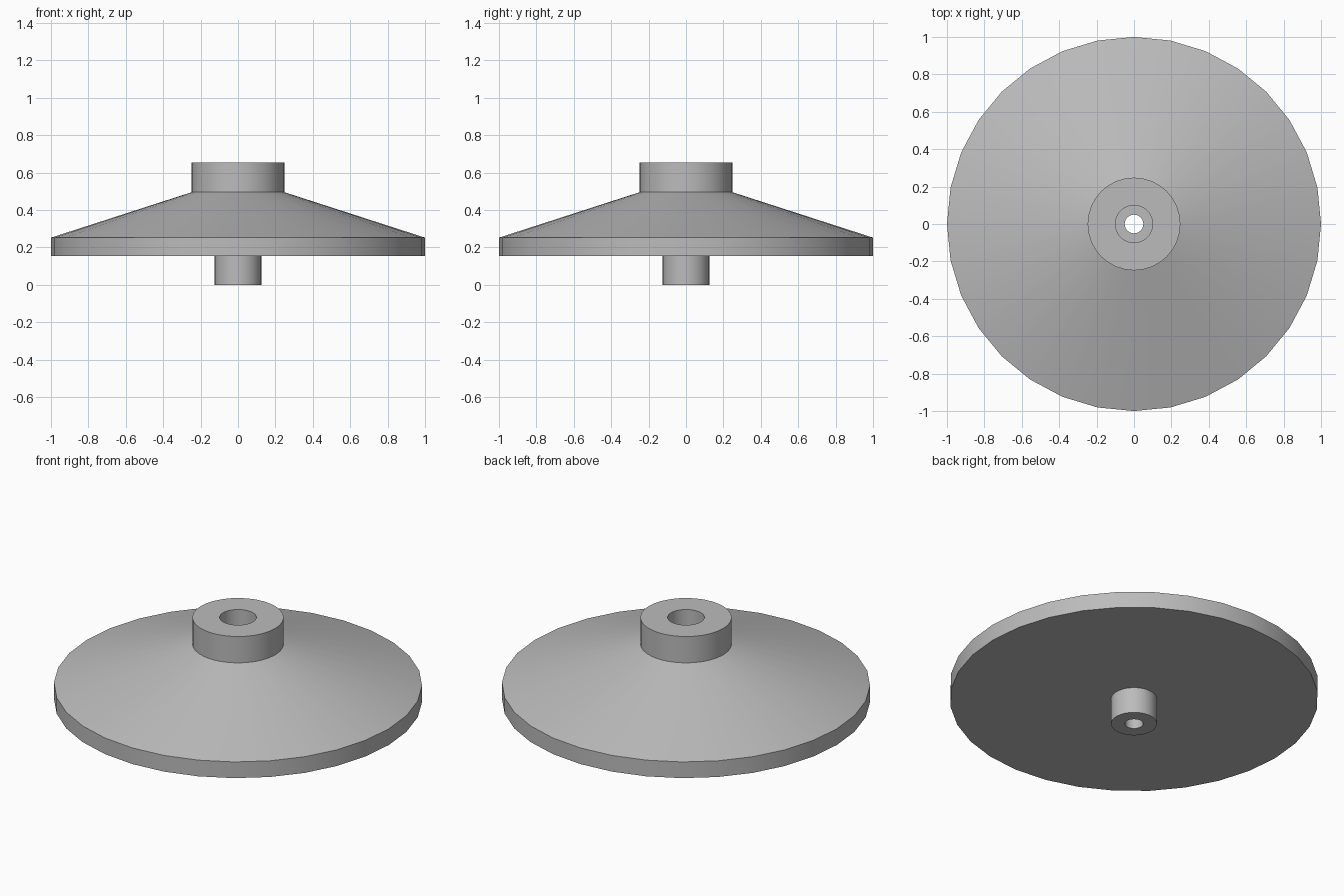
import bpy, bmesh, math

cube = bpy.data.objects.get("Cube")
if cube:
    bpy.data.objects.remove(cube, do_unlink=True)

SEGMENTS = 32

# Single grey material
grey = bpy.data.materials.new("plain grey")
grey.use_nodes = True
colour = (0.5, 0.5, 0.5, 1)
grey.diffuse_color = colour
grey.node_tree.nodes["Principled BSDF"].inputs["Base Color"].default_value = colour


def lathe(name, profile):
    """Turn a closed (radius, height) outline around the z axis."""
    bm = bmesh.new()
    verts = [bm.verts.new((r, 0, z)) for r, z in profile]
    edges = [bm.edges.new((v, verts[i - 1])) for i, v in enumerate(verts)]
    bmesh.ops.spin(bm, geom=verts + edges, cent=(0, 0, 0), axis=(0, 0, 1),
                   angle=math.tau, steps=SEGMENTS)
    bmesh.ops.remove_doubles(bm, verts=bm.verts, dist=1e-4)
    bmesh.ops.recalc_face_normals(bm, faces=bm.faces)
    mesh = bpy.data.meshes.new(name)
    bm.to_mesh(mesh)
    bm.free()
    mesh.materials.append(grey)
    obj = bpy.data.objects.new(name, mesh)
    bpy.context.collection.objects.link(obj)
    bpy.ops.object.select_all(action="DESELECT")
    obj.select_set(True)
    bpy.context.view_layer.objects.active = obj
    # Threshold keeps the shallow rim-to-cone and hub edges sharp
    bpy.ops.object.shade_smooth_by_angle(angle=math.radians(25))
    return obj


BORE, COUNTERBORE, STUB, HUB, RIM = 0.05, 0.1, 0.125, 0.248, 1.0
Z_PLATE, Z_RIM, Z_CONE, Z_TOP = 0.155, 0.252, 0.495, 0.653

# Conical disc with hub on top, stub below and a stepped bore through it
lathe("conical_disc_with_hub", [
    (BORE, 0), (STUB, 0),                     # stub
    (STUB, Z_PLATE), (RIM, Z_PLATE),          # flat underside
    (RIM, Z_RIM), (HUB, Z_CONE),              # rim and cone
    (HUB, Z_TOP), (COUNTERBORE, Z_TOP),       # hub
    (COUNTERBORE, Z_RIM), (BORE, Z_RIM),      # bore step
])
